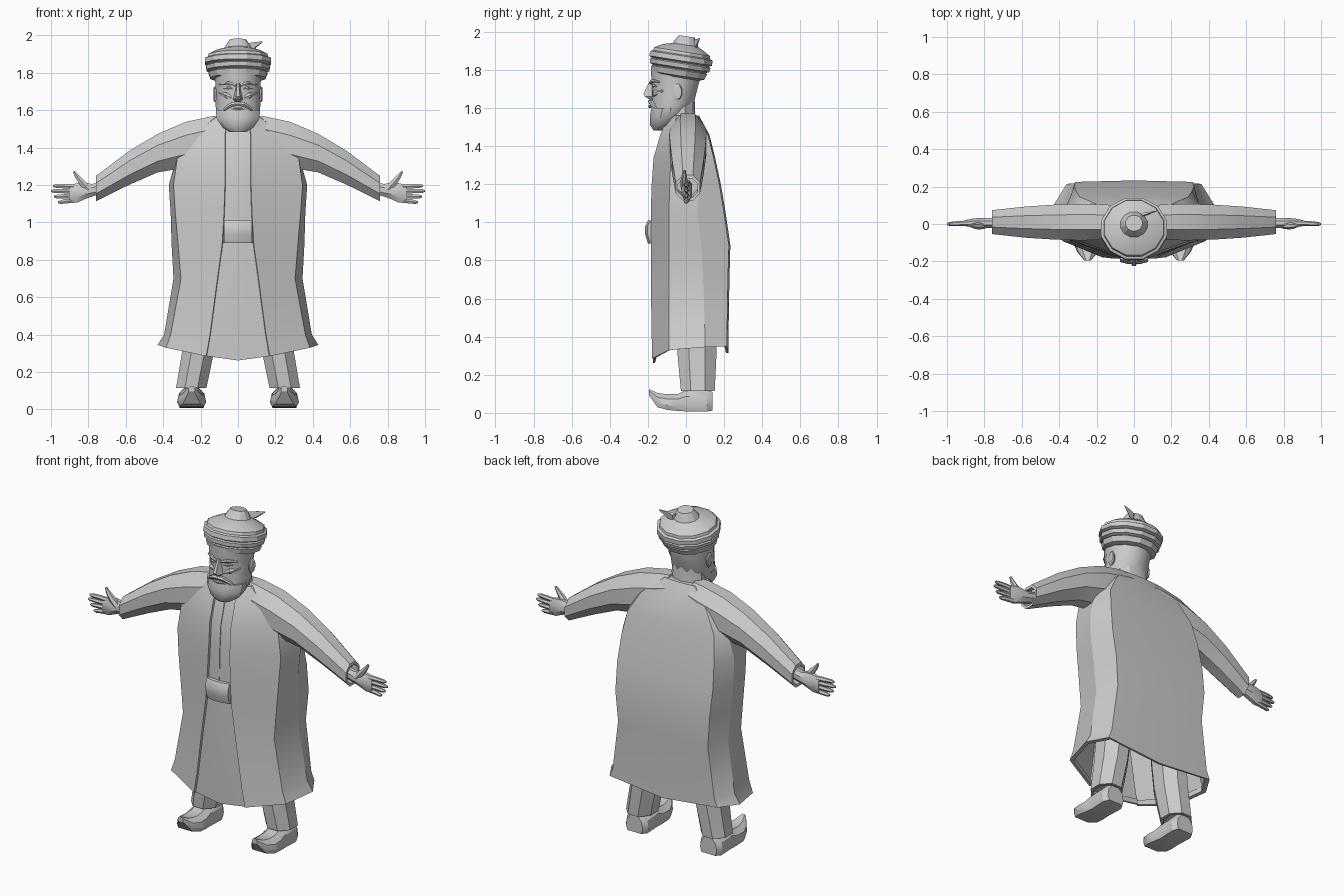
import bpy, bmesh, math
from mathutils import Vector, Matrix

grey = bpy.data.materials.new("stone_grey")
grey.diffuse_color = (0.6, 0.6, 0.6, 1)


def loft(name, rings, mirror=False, caps=(True, True), angle=30):
    """Skin a list of closed rings; optionally mirror across x."""
    bm = bmesh.new()
    vs = [[bm.verts.new(p) for p in r] for r in rings]
    n = len(vs[0])
    for a, b in zip(vs, vs[1:]):
        for i in range(n):
            bm.faces.new((a[i], a[(i + 1) % n], b[(i + 1) % n], b[i]))
    if caps[0]:
        bm.faces.new(vs[0][::-1])
    if caps[1]:
        bm.faces.new(vs[-1])
    bmesh.ops.recalc_face_normals(bm, faces=bm.faces)
    me = bpy.data.meshes.new(name)
    bm.to_mesh(me)
    bm.free()
    me.materials.append(grey)
    ob = bpy.data.objects.new(name, me)
    bpy.context.collection.objects.link(ob)
    if mirror:
        ob.modifiers.new("mirror", 'MIRROR')
    bpy.ops.object.select_all(action='DESELECT')
    ob.select_set(True)
    bpy.context.view_layer.objects.active = ob
    bpy.ops.object.shade_smooth_by_angle(angle=math.radians(angle))
    return ob


def oval(c, u, v, n):
    """Ring of n points about c, spanned by vectors u and v."""
    c, u, v = Vector(c), Vector(u), Vector(v)
    return [c + u * math.cos(2 * math.pi * (i + .5) / n) + v * math.sin(2 * math.pi * (i + .5) / n)
            for i in range(n)]


def across(x, y, z, ry, rz, n=8):      # ring facing along x
    return oval((x, y, z), (0, ry, 0), (0, 0, rz), n)


def flat(x, y, z, rx, ry, n=8):        # ring facing along z
    return oval((x, y, z), (rx, 0, 0), (0, ry, 0), n)


def tube(name, pts, radii, n=6, mirror=True, squash=1.0):
    """Tapered tube through points lying in one x-z plane band."""
    pts = [Vector(p) for p in pts]
    rings = []
    for i, (p, r) in enumerate(zip(pts, radii)):
        d = (pts[min(i + 1, len(pts) - 1)] - pts[max(i - 1, 0)]).normalized()
        side = d.cross(Vector((0, 1, 0))).normalized()
        rings.append(oval(p, side * r, d.cross(side) * r * squash, n))
    return loft(name, rings, mirror)


# --- long coat with a recessed shirt panel between its front edges
# z, front y, opening x, front corner x y, side x y, back corner x y
coat = [
    (.32, -.178, .17, .385, -.09, .43, .10, .36, .215),
    (.40, -.180, .15, .36, -.09, .395, .10, .34, .215),
    (.70, -.185, .11, .305, -.09, .345, .09, .30, .22),
    (.88, -.185, .085, .32, -.09, .355, .08, .315, .225),
    (1.05, -.185, .075, .335, -.09, .36, .06, .32, .20),
    (1.20, -.180, .07, .345, -.085, .37, .07, .31, .175),
    (1.34, -.170, .07, .325, -.08, .33, .07, .29, .145),
    (1.46, -.135, .07, .25, -.07, .28, .00, .22, .115),
    (1.56, -.095, .06, .12, -.05, .13, .00, .10, .06),
]


def coat_ring(row, drop=(0,) * 7, scale=1, lift=0):
    z, fy, ox, fx, fcy, sx, sy, bx, by = row
    half = [(0, fy + .005), (ox - .003, fy + .012), (ox, fy), (fx, fcy), (sx, sy), (bx, by), (0, by + .008)]
    pts = [Vector((x * scale, y * scale, z + d + lift)) for (x, y), d in zip(half, drop)]
    return pts + [Vector((-p.x, p.y, p.z)) for p in pts[-2:0:-1]]


hem = (-.058, -.035, -.035, .01, .025, .03, -.005)
rings = [coat_ring(coat[0], hem, .94, .03), coat_ring(coat[0], hem, .94), coat_ring(coat[0], hem)]
loft("coat", rings + [coat_ring(r) for r in coat[1:]], caps=(False, True), angle=25)

# --- sash and shirt placket
loft("sash", [[(s * x, y, z) for s, x, y in ((-1, .078, -.165), (-1, .075, yf), (-1, .03, yf - .012),
                                            (1, .03, yf - .012), (1, .075, yf), (1, .078, -.165))]
              for z, yf in ((.89, -.188), (.94, -.203), (.98, -.203), (1.01, -.188))])
loft("placket", [[(-.003, y, z), (.003, y, z), (.003, y + .02, z), (-.003, y + .02, z)]
                 for z, y in ((1.01, -.184), (1.2, -.179), (1.34, -.169), (1.46, -.135))])

# --- sleeves, hollow at the cuff: x, bottom z, top z, y radius
sleeve = [(.08, 1.36, 1.575, .085), (.14, 1.33, 1.57, .095), (.28, 1.29, 1.54, .10), (.43, 1.265, 1.475, .095),
          (.58, 1.20, 1.385, .085), (.76, 1.112, 1.25, .065)]
rings = [across(x, .01, (a + b) / 2, ry * 1.06, (b - a) / 2 * 1.06) for x, a, b, ry in sleeve]
rings += [across(.76, .01, 1.18, .055, .055), across(.72, .01, 1.195, .055, .055)]
loft("sleeve", rings, True, angle=35)

# --- hands
loft("palm", [across(x, .005, z, ry, rz) for x, z, ry, rz in
              ((.71, 1.19, .03, .035), (.78, 1.172, .03, .036), (.82, 1.168, .03, .048),
               (.86, 1.158, .026, .056), (.90, 1.152, .018, .052))], True)
for label, z0, z1, tip in (("index", 1.192, 1.195, .99), ("middle", 1.167, 1.168, 1.0),
                           ("ring", 1.142, 1.138, .985), ("little", 1.117, 1.108, .962)):
    tube(label + "_finger", [(.875, .005, z0), (.93, .003, (z0 + z1) / 2), (tip - .015, 0, z1), (tip, 0, z1)],
         (.014, .0135, .011, .006))
tube("thumb", [(.80, -.005, 1.175), (.835, -.01, 1.215), (.858, -.01, 1.242), (.878, -.008, 1.272)],
     (.022, .019, .014, .007))

# --- trousers
loft("trouser_leg", [flat(.195, .06, .50, .095, .115), flat(.215, .058, .30, .092, .11),
                     flat(.25, .062, .115, .088, .096), flat(.25, .062, .115, .07, .08),
                     flat(.25, .062, .14, .07, .08)], True)

# --- shoes with upturned toes: y, half width, bottom z, top z
shoe = [(.14, .055, .012, .11), (.11, .075, .008, .12), (.0, .07, .008, .12), (-.04, .075, .01, .10),
        (-.10, .078, .016, .098), (-.15, .055, .03, .105), (-.195, .018, .095, .125)]
loft("shoe", [[(.248 + w * a, y, lo + (hi - lo) * t) for a, t in
               ((-.85, 0), (.85, 0), (1, .3), (.9, .7), (.45, 1), (-.45, 1), (-.9, .7), (-1, .3))]
              for y, w, lo, hi in shoe], True)

# --- neck and head: z, half width, front y, back y
loft("neck", [flat(0, -.03, z, rx, ry, 10) for z, rx, ry in ((1.50, .115, .085), (1.575, .105, .078), (1.66, .095, .075))])
head = [(1.487, .04, -.165, -.11), (1.51, .08, -.18, -.06), (1.56, .112, -.183, -.0), (1.62, .124, -.18, .04),
        (1.70, .122, -.178, .06), (1.735, .125, -.182, .07), (1.82, .13, -.185, .08)]
loft("head", [flat(0, (f + b) / 2, z, w, (b - f) / 2 * 1.03, 12) for z, w, f, b in head], angle=35)

# --- beard shell along the jaw
loft("beard", [flat(0, (f + b) / 2, z, w, (b - f) / 2, 12) for z, w, f, b in
               ((1.483, .045, -.172, -.10), (1.51, .088, -.19, -.06), (1.555, .118, -.193, -.03),
                (1.60, .123, -.184, -.02))], angle=35)

# --- face details
loft("nose", [[(-w, -.165, z), (-w * .4, y, z), (w * .4, y, z), (w, -.165, z)] for z, w, y in
              ((1.645, .022, -.19), (1.66, .032, -.215), (1.672, .026, -.224), (1.71, .017, -.207), (1.745, .016, -.188))])
tube("moustache", [(0, -.186, 1.633), (.03, -.185, 1.632), (.06, -.17, 1.615), (.088, -.15, 1.585)],
     (.013, .013, .011, .004), mirror=True)
tube("mouth", [(-.035, -.184, 1.607), (0, -.19, 1.609), (.035, -.184, 1.607)], (.004, .009, .004), mirror=False)
tube("brow", [(.014, -.187, 1.732), (.05, -.178, 1.744), (.098, -.142, 1.737)], (.007, .011, .005))
tube("eye", [(.026, -.178, 1.714), (.05, -.172, 1.718), (.078, -.152, 1.715)], (.003, .010, .003))
tube("cheek", [(.03, -.172, 1.665), (.06, -.162, 1.678), (.10, -.12, 1.69)], (.008, .017, .006))
loft("ear", [across(x, y, 1.685, ry, rz, 8) for x, y, ry, rz in
             ((.10, -.05, .02, .04), (.125, -.045, .026, .046), (.132, -.04, .018, .034))], True)

# --- turban: wrapped bands, crown and knot, tipped back; height, radius
wraps = [(-.075, .12), (-.065, .148), (-.035, .158), (-.03, .150), (-.022, .168), (.0, .172), (.006, .162),
         (.014, .178), (.04, .176), (.046, .162), (.062, .158), (.085, .115), (.10, .072), (.112, .066), (.145, .045)]
tilt = Matrix.Translation((0, -.03, 1.835)) @ Matrix.Rotation(math.radians(-9), 4, 'X')
loft("turban", [[tilt @ p for p in flat(0, .012 if z > .09 else 0, z, r * 1.03, r * .97, 12)] for z, r in wraps], angle=25)

# --- loose cloth end beside the knot
loft("turban_tail", [[(.03, .03, 1.915), (.05, .05, 1.91), (.05, .06, 1.95), (.03, .04, 1.955)],
                     [(.075, .05, 1.925), (.085, .06, 1.925), (.085, .065, 1.962), (.075, .055, 1.962)],
                     [(.128, .07, 1.963), (.13, .072, 1.962), (.131, .073, 1.968), (.129, .071, 1.968)]])
